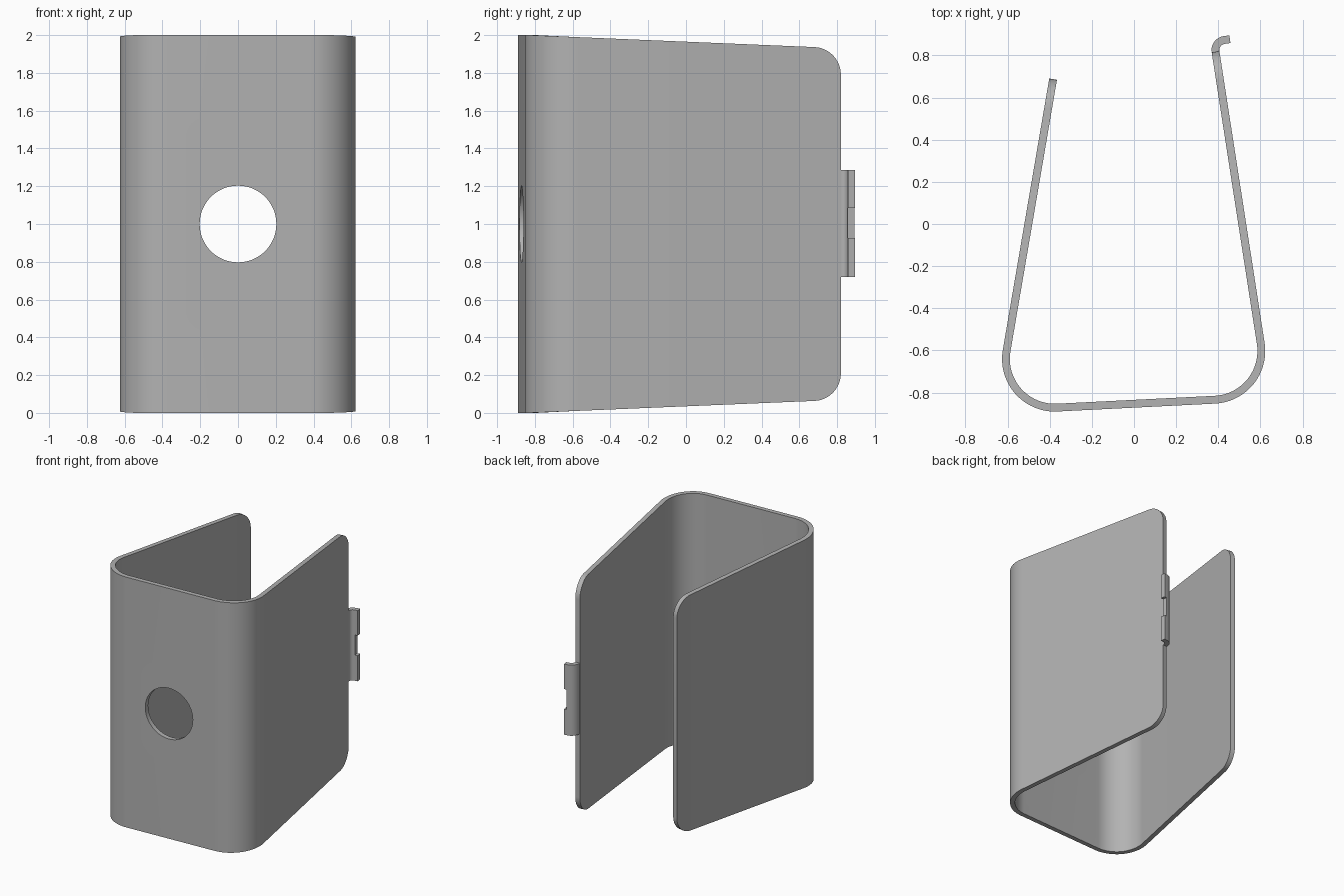
import bpy, bmesh, math
from mathutils import Vector

cube = bpy.data.objects.get("Cube")
if cube:
    bpy.data.objects.remove(cube, do_unlink=True)

THICK = 0.037
BEND = 0.25
HEIGHT = 2.0
ROUND = 0.14

grey = bpy.data.materials.new("sheet grey")
grey.use_nodes = True
tone = (0.45, 0.45, 0.45, 1)
grey.diffuse_color = tone
grey.node_tree.nodes["Principled BSDF"].inputs["Base Color"].default_value = tone


def fillet(a, corner, b, radius, steps=24):
    """Points of an arc rounding the corner between a and b."""
    u, v = (a - corner).normalized(), (b - corner).normalized()
    half = u.angle(v) / 2
    centre = corner + (u + v).normalized() * radius / math.sin(half)
    start = corner + u * radius / math.tan(half) - centre
    end = corner + v * radius / math.tan(half) - centre
    total = start.angle(end)
    return [centre + (start * math.sin(total * (1 - i / steps))
                      + end * math.sin(total * i / steps)) / math.sin(total)
            for i in range(steps + 1)]


def make_sheet(name, path, z_range):
    """Bent sheet: path is its outer side, thickness goes to the left."""
    bm = bmesh.new()
    rings = []
    for i, p in enumerate(path):
        before = (p - path[i - 1]).normalized() if i else None
        after = (path[i + 1] - p).normalized() if i + 1 < len(path) else None
        d = ((before or after) + (after or before)).normalized()
        q = p + Vector((-d.y, d.x)) * THICK
        low, high = z_range(p, i)
        rings.append([bm.verts.new((c.x, c.y, z)) for c, z in
                      ((p, low), (q, low), (q, high), (p, high))])
    for r, s in zip(rings, rings[1:]):
        for k in range(4):
            n = (k + 1) % 4
            bm.faces.new((r[k], r[n], s[n], s[k]))
    bm.faces.new(rings[0])
    bm.faces.new(rings[-1])
    bmesh.ops.recalc_face_normals(bm, faces=bm.faces)
    mesh = bpy.data.meshes.new(name)
    bm.to_mesh(mesh)
    bm.free()
    mesh.materials.append(grey)
    obj = bpy.data.objects.new(name, mesh)
    bpy.context.collection.objects.link(obj)
    return obj


def cut(obj, cutter):
    """Cut the helper out of the part, then remove the helper."""
    cutter.hide_render = True
    cutter.data.materials.append(grey)
    mod = obj.modifiers.new("cut", "BOOLEAN")
    mod.operation, mod.object, mod.solver = "DIFFERENCE", cutter, "EXACT"
    bpy.ops.object.select_all(action="DESELECT")
    bpy.context.view_layer.objects.active = obj
    obj.select_set(True)
    bpy.ops.object.modifier_apply(modifier=mod.name)
    bpy.data.objects.remove(cutter, do_unlink=True)
    bpy.ops.object.shade_smooth_by_angle(angle=math.radians(30))


# Bent sheet: two walls joined by the front
left_end, right_end = Vector((-0.402, 0.69)), Vector((0.405, 0.82))
left_corner, right_corner = Vector((-0.675, -0.905)), Vector((0.662, -0.838))
insets = [ROUND * (1 - math.cos(i * math.pi / 24)) for i in range(13)]


def wall_points(end, corner):
    d = (corner - end).normalized()
    return [end + d * t for t in insets]


path = wall_points(left_end, left_corner)
path += fillet(left_end, left_corner, right_corner, BEND)
path += fillet(left_corner, right_corner, right_end, BEND)
path += wall_points(right_end, right_corner)[::-1]


def body_range(p, i):
    taper = max(0, (p.y + 0.83) * 0.042)
    # Rounded corners at the free ends
    gap = max(0, ROUND - min((p - left_end).length, (p - right_end).length))
    inset = taper + ROUND - math.sqrt(max(0, ROUND ** 2 - gap ** 2))
    return inset, HEIGHT - inset


body = make_sheet("bent_sheet", path, body_range)
bpy.ops.mesh.primitive_cylinder_add(vertices=64, radius=0.203, depth=0.4,
                                    location=(0, -0.87, 1),
                                    rotation=(math.pi / 2, 0, 0))
cut(body, bpy.context.object)

# Hooked tab on the end of the right wall
along = (right_end - right_corner).normalized()
out = Vector((along.y, -along.x))
hook_r = 0.03
centre = right_end + out * hook_r
hook = [centre - out * hook_r * math.cos(a) + along * hook_r * math.sin(a)
        for a in (k * math.pi / 20 for k in range(11))]
hook.append(hook[-1] + out * 0.028)
tab = make_sheet("hooked_tab", hook, lambda p, i: (0.72, 1.285))

# Notch in the middle of the tab's tip
tip = hook[-1]
bpy.ops.mesh.primitive_cube_add(size=1, location=(tip.x, tip.y, 1.005),
                                rotation=(0, 0, math.atan2(out.y, out.x)))
notch = bpy.context.object
notch.scale = (0.044, 0.2, 0.16)
bpy.context.view_layer.update()
cut(tab, notch)
